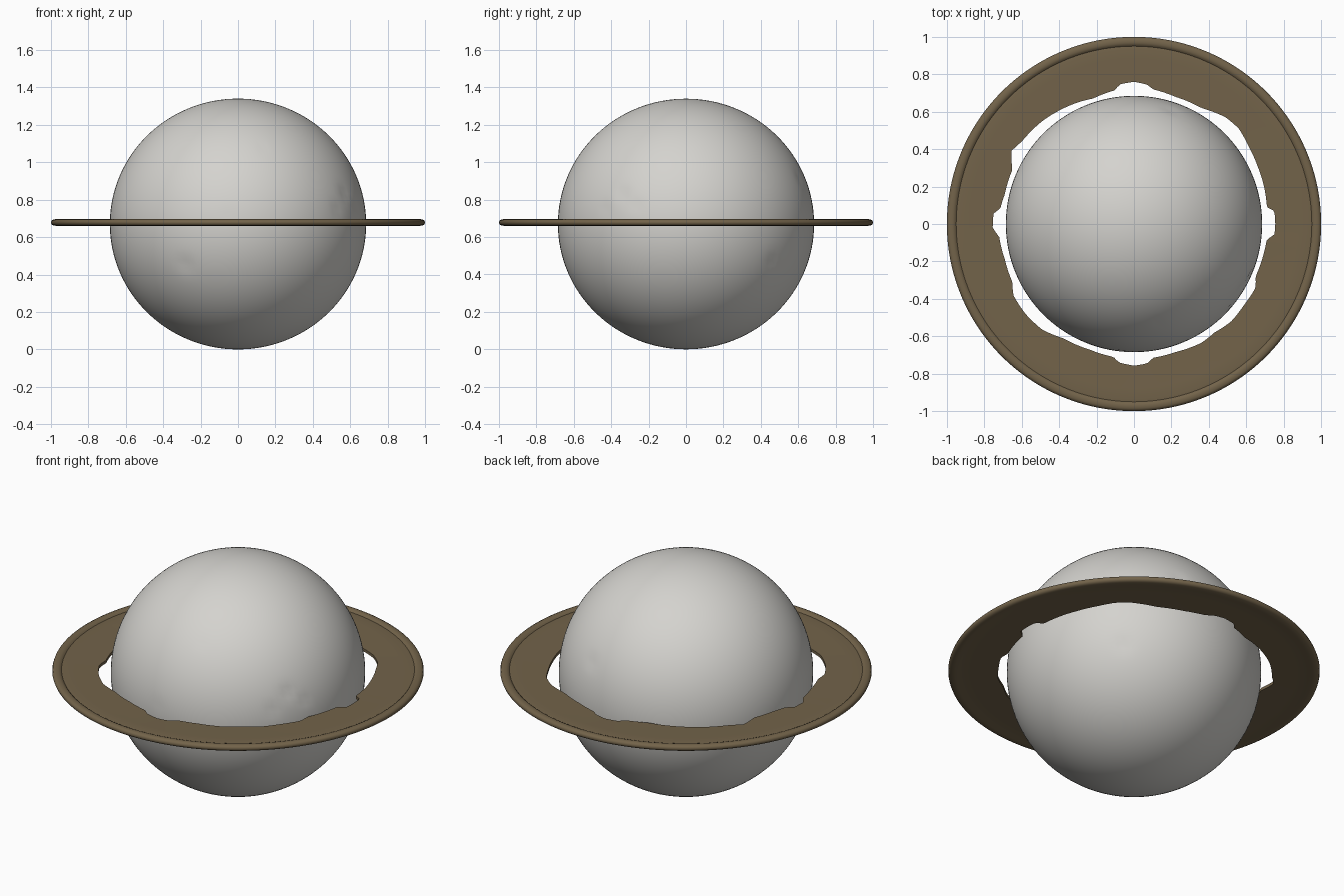
import bpy, bmesh, math
from mathutils import Vector

if "Cube" in bpy.data.objects:
    bpy.data.objects.remove(bpy.data.objects["Cube"])


def material(name, rgb):
    m = bpy.data.materials.new(name)
    m.diffuse_color = (*rgb, 1)
    m.use_nodes = True
    m.node_tree.nodes["Principled BSDF"].inputs["Base Color"].default_value = m.diffuse_color
    return m


def finish(bm, name, mat, angle):
    bmesh.ops.recalc_face_normals(bm, faces=bm.faces)
    me = bpy.data.meshes.new(name)
    bm.to_mesh(me)
    bm.free()
    ob = bpy.data.objects.new(name, me)
    bpy.context.collection.objects.link(ob)
    me.materials.append(mat)
    bpy.ops.object.select_all(action='DESELECT')
    ob.select_set(True)
    bpy.context.view_layer.objects.active = ob
    bpy.ops.object.shade_smooth_by_angle(angle=math.radians(angle))
    return ob


grey = material("pale grey", (0.66, 0.65, 0.62))
brown = material("ring brown", (0.17, 0.125, 0.068))

# Planet globe: slightly flattened, with shallow dents (direction, width, depth)
DENTS = [((0.55, -0.33, 0.16), 0.05, 0.010), ((0.6, -0.26, 0.10), 0.04, 0.008),
         ((0.52, -0.42, 0.08), 0.04, 0.008), ((-0.28, -0.58, -0.22), 0.06, 0.008),
         ((0.2, 0.62, 0.25), 0.05, 0.008), ((0.45, 0.45, -0.2), 0.06, 0.008),
         ((0.12, -0.5, 0.4), 0.02, 0.010), ((-0.05, -0.68, 0.05), 0.025, 0.010)]
bm = bmesh.new()
bmesh.ops.create_uvsphere(bm, u_segments=128, v_segments=64, radius=1)
dents = [(Vector(d).normalized(), w / 0.68, h) for d, w, h in DENTS]
for v in bm.verts:
    n = v.co.normalized()
    r = 1 - sum(h * math.exp(-((n - d).length / w) ** 2 * 2) for d, w, h in dents)
    v.co = Vector((n.x * 0.685 * r, n.y * 0.685 * r, 0.67 + n.z * 0.67 * r))
finish(bm, "planet_globe", grey, 60)

# Ragged inner edge of the ring, as (x, y) points counter-clockwise
EDGE = [(.755, 0), (.75, .07), (.71, .09), (.695, .2), (.66, .31), (.61, .42), (.56, .51),
        (.49, .57), (.36, .62), (.22, .68), (.10, .72), (.07, .745), (0, .76),
        (-.08, .745), (-.10, .715), (-.22, .67), (-.30, .65), (-.49, .55), (-.60, .44),
        (-.655, .39), (-.65, .29), (-.69, .16), (-.715, .08), (-.75, .06), (-.755, -.02),
        (-.72, -.07), (-.69, -.19), (-.65, -.31), (-.645, -.38), (-.58, -.48), (-.49, -.565),
        (-.38, -.61), (-.24, -.67), (-.11, -.71), (-.08, -.74), (0, -.757), (.07, -.745),
        (.10, -.715), (.22, -.685), (.36, -.635), (.43, -.58), (.52, -.52), (.59, -.43),
        (.65, -.34), (.65, -.28), (.69, -.17), (.71, -.08), (.75, -.06)]
polar = sorted((math.atan2(y, x) % math.tau, max(math.hypot(x, y), 0.692)) for x, y in EDGE)
polar.append((math.tau, polar[0][1]))


def inner_radius(a):
    for (a0, r0), (a1, r1) in zip(polar, polar[1:]):
        if a <= a1:
            return r0 + (r1 - r0) * (a - a0) / (a1 - a0)
    return polar[0][1]


# Ring cross-section: (radius, z); None is the ragged inner edge
PROFILE = [(None, .667), (None, .684), (.88, .686), (.935, .687), (.950, .685), (.957, .692),
           (.968, .696), (.985, .695), (.996, .689), (1.0, .678), (.996, .667),
           (.985, .661), (.96, .660), (.94, .664), (.88, .665)]
bm = bmesh.new()
N = 256
rows = []
for i in range(N):
    a = math.tau * i / N
    rows.append([bm.verts.new((math.cos(a) * (r or inner_radius(a)),
                               math.sin(a) * (r or inner_radius(a)), z))
                 for r, z in PROFILE])
P = len(PROFILE)
for i in range(N):
    p, q = rows[i], rows[(i + 1) % N]
    for j in range(P):
        k = (j + 1) % P
        bm.faces.new((p[j], q[j], q[k], p[k]))
finish(bm, "planet_ring", brown, 45)
